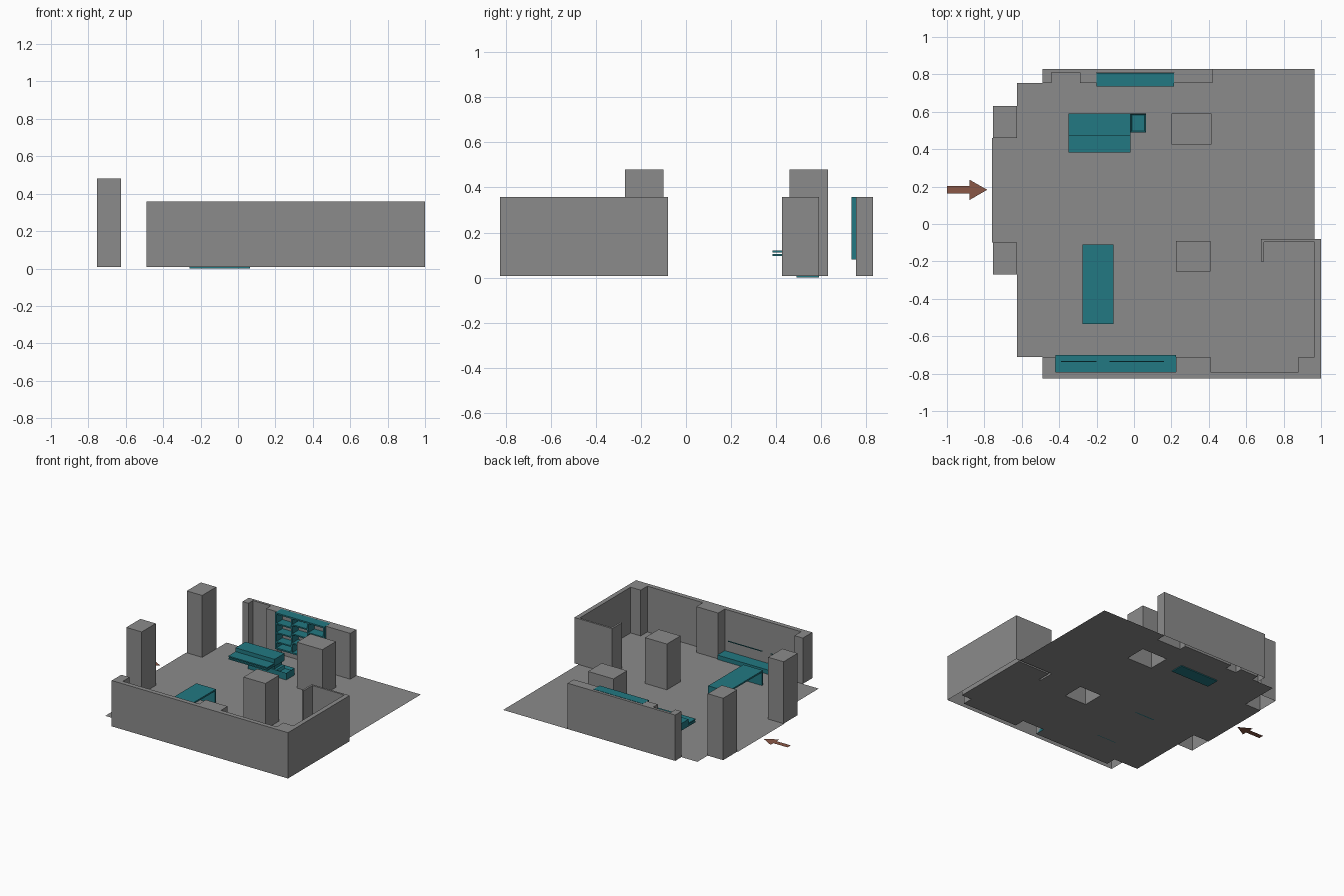
import bpy
import bmesh

cube = bpy.data.objects.get("Cube")
if cube:
    bpy.data.objects.remove(cube, do_unlink=True)

GROUND = 0.007
WALL_TOP = 0.357
TALL_TOP = 0.48


def make_material(name, colour):
    material = bpy.data.materials.new(name)
    material.use_nodes = True
    material.diffuse_color = (*colour, 1)
    shader = material.node_tree.nodes["Principled BSDF"]
    shader.inputs["Base Color"].default_value = (*colour, 1)
    return material


GREY = make_material("wall grey", (0.26, 0.26, 0.26))
TEAL = make_material("furniture teal", (0.016, 0.19, 0.225))
BROWN = make_material("arrow brown", (0.255, 0.095, 0.062))


def finish(bm, name, material):
    mesh = bpy.data.meshes.new(name)
    bm.to_mesh(mesh)
    bm.free()
    mesh.materials.append(material)
    part = bpy.data.objects.new(name, mesh)
    bpy.context.scene.collection.objects.link(part)
    return part


def add_loop(bm, outline, z):
    verts = [bm.verts.new((x, y, z)) for x, y in outline]
    edges = [bm.edges.new((a, b)) for a, b in zip(verts, verts[1:] + verts[:1])]
    return verts, edges


def flat_sheet(name, outlines, z, material):
    """Filled sheet; the first outline is the rim and the others are holes."""
    bm = bmesh.new()
    edges = []
    for outline in outlines:
        edges += add_loop(bm, outline, z)[1]
    bmesh.ops.triangle_fill(bm, edges=edges, use_beauty=True, normal=(0, 0, 1))
    for face in bm.faces:
        face.normal_update()
        if face.normal.z < 0:
            face.normal_flip()
    return finish(bm, name, material)


def prism(name, outline, top, material):
    """Counterclockwise outline raised from the ground, open underneath."""
    bm = bmesh.new()
    low = add_loop(bm, outline, GROUND)[0]
    high = add_loop(bm, outline, top)[0]
    count = len(low)
    for i in range(count):
        j = (i + 1) % count
        bm.faces.new((low[i], low[j], high[j], high[i]))
    bm.faces.new(high)
    return finish(bm, name, material)


def rectangle(x0, x1, y0, y1):
    return [(x0, y0), (x1, y0), (x1, y1), (x0, y1)]


def box(name, x, y, z, material=TEAL):
    bm = bmesh.new()
    bmesh.ops.create_cube(bm, size=1)
    for vert in bm.verts:
        for axis, (low, high) in enumerate((x, y, z)):
            vert.co[axis] = high if vert.co[axis] > 0 else low
    return finish(bm, name, material)


# Inner wall lines, shared by the walls and the floor
front_niches = [(-0.42, -0.71), (-0.42, -0.79), (0.225, -0.79), (0.225, -0.71),
                (0.41, -0.71), (0.41, -0.79), (0.88, -0.79), (0.88, -0.71)]
side_return = [(0.965, -0.71), (0.965, -0.095), (0.695, -0.095), (0.695, -0.2),
               (0.68, -0.2), (0.68, -0.08)]
back_niches = [(0.42, 0.755), (0.215, 0.755), (0.215, 0.81), (-0.2, 0.81), (-0.2, 0.755),
               (-0.29, 0.755), (-0.29, 0.81), (-0.44, 0.81), (-0.44, 0.755)]

# Walls
prism("front_and_side_wall",
      [(-0.49, -0.825), (1, -0.825), (1, -0.08)] + side_return[::-1]
      + front_niches[::-1] + [(-0.49, -0.71)], WALL_TOP, GREY)
prism("back_wall",
      [(0.42, 0.83), (-0.49, 0.83), (-0.49, 0.755)] + back_niches[::-1], WALL_TOP, GREY)

# Columns
inner_columns = [rectangle(0.225, 0.41, -0.255, -0.09), rectangle(0.2, 0.415, 0.425, 0.59)]
for outline, place in zip(inner_columns, ("front", "back")):
    prism(f"inner_column_{place}", outline, WALL_TOP, GREY)
for place, y0, y1 in (("front", -0.27, -0.1), ("back", 0.46, 0.63)):
    prism(f"entrance_column_{place}", rectangle(-0.755, -0.625, y0, y1), TALL_TOP, GREY)

# Floor, cut out where the columns stand
rim = (front_niches + side_return + [(0.965, -0.08), (0.965, 0.83), (0.42, 0.83)] + back_niches
       + [(-0.625, 0.755), (-0.625, 0.46), (-0.76, 0.46), (-0.76, -0.1),
          (-0.625, -0.1), (-0.625, -0.71)])
flat_sheet("floor", [rim] + inner_columns, GROUND, GREY)

# Entrance arrow
arrow = [(-1, 0.163), (-0.88, 0.163), (-0.88, 0.128), (-0.785, 0.183),
         (-0.88, 0.237), (-0.88, 0.203), (-1, 0.203)]
flat_sheet("entrance_arrow", [arrow], GROUND, BROWN)

# Table with two end panels
box("table_top", (-0.275, -0.11), (-0.535, -0.11), (0.108, 0.12))
for place, y in (("front", -0.535), ("back", -0.12)):
    box(f"table_end_{place}", (-0.275, -0.11), (y, y + 0.01), (GROUND, 0.11))

# Low counter in the front niche with two thin rails above
box("niche_counter", (-0.42, 0.225), (-0.79, -0.7), (GROUND, 0.04))
for side, x0, x1 in (("right", -0.39, -0.2), ("left", -0.13, 0.16)):
    box(f"counter_rail_{side}", (x0, x1), (-0.738, -0.733), (0.147, 0.153))

# Service desk: low plinth with a square well, two thin leaves and a raised back
box("desk_plinth", (-0.26, -0.02), (0.49, 0.59), (0, 0.06))
plinth = box("desk_plinth_end", (-0.02, 0.065), (0.49, 0.59), (0, 0.06))
bm = bmesh.new()
bm.from_mesh(plinth.data)
bm.normal_update()
top = [f for f in bm.faces if f.normal.z > 0.5]
bmesh.ops.inset_region(bm, faces=top, thickness=0.012)
bmesh.ops.translate(bm, verts=top[0].verts, vec=(0, 0, -0.02))
bm.to_mesh(plinth.data)
bm.free()
box("desk_support", (-0.24, -0.04), (0.5, 0.588), (0.06, 0.1))
box("desk_raised_back", (-0.35, -0.02), (0.47, 0.59), (0.095, 0.15))
for place, z in (("lower", 0.095), ("upper", 0.112)):
    box(f"desk_leaf_{place}", (-0.35, -0.02), (0.383, 0.47), (z, z + 0.009))

# Shelf unit in the back niche with staggered shelves
T = 0.01
LEFT, RIGHT, BOTTOM = -0.2, 0.215, 0.08
depth = (0.735, 0.808)
bay = (RIGHT - LEFT - T) / 3
for i in range(4):
    x = LEFT + i * bay
    box(f"shelf_upright_{i}", (x, x + T), depth, (BOTTOM, WALL_TOP + 0.001))
for name, z in (("shelf_top", WALL_TOP - T), ("shelf_bottom", BOTTOM)):
    box(name, (LEFT, RIGHT), depth, (z, z + T + 0.001))
for i in range(3):
    for row in range(3):
        z = 0.14 + row * 0.07 + (0.025 if i == 1 else 0) - T
        x = LEFT + i * bay
        box(f"shelf_board_{i}_{row}", (x + T, x + bay), depth, (z, z + T))
